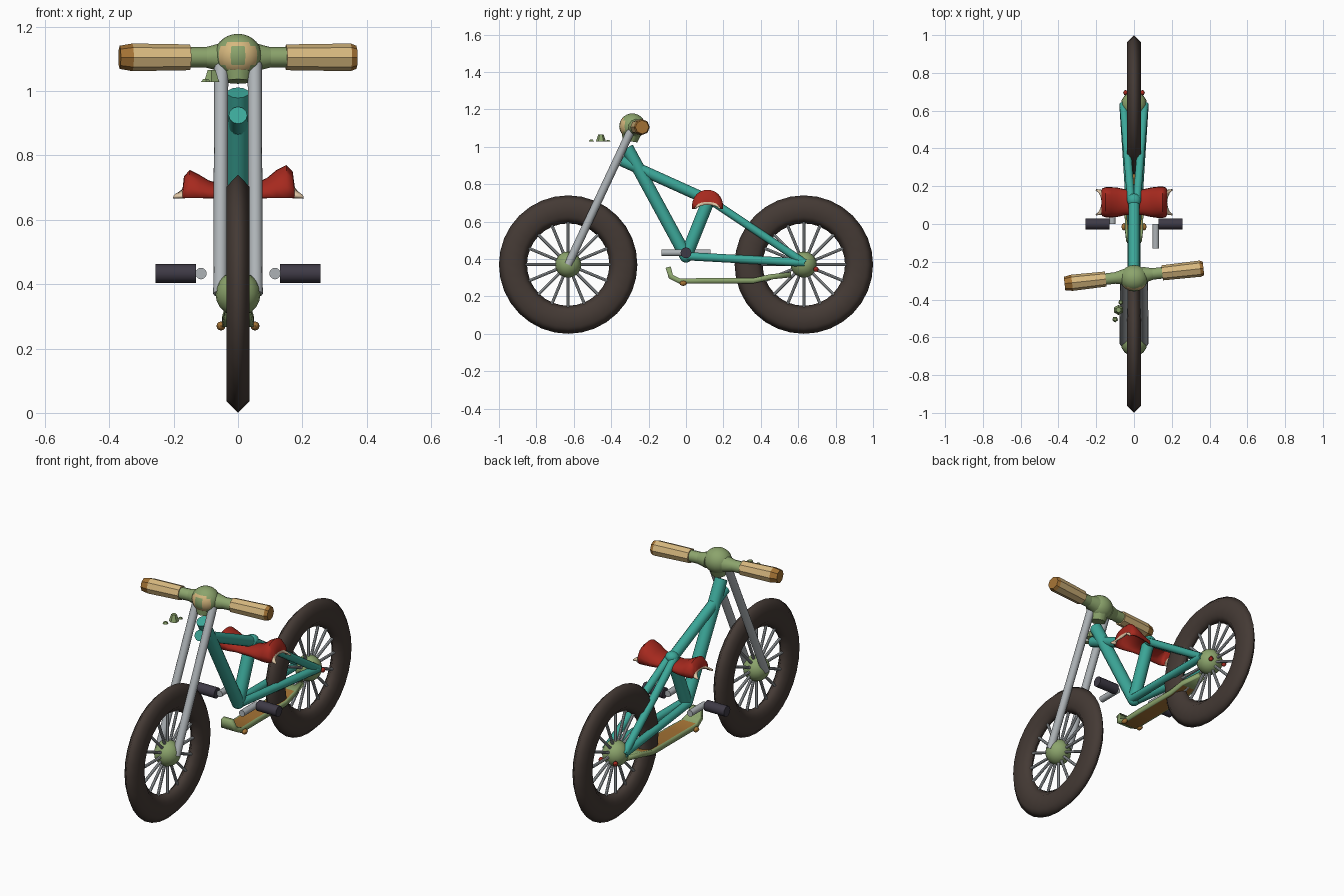
import bpy
import bmesh
from math import pi, sin, cos, radians, hypot
from mathutils import Vector

if "Cube" in bpy.data.objects:
    bpy.data.objects.remove(bpy.data.objects["Cube"])


def material(name, rgb):
    m = bpy.data.materials.new(name)
    m.use_nodes = True
    m.diffuse_color = (*rgb, 1)
    m.node_tree.nodes["Principled BSDF"].inputs["Base Color"].default_value = (*rgb, 1)
    return m


teal = material("teal paint", (0.045, 0.39, 0.32))
rubber = material("brown rubber", (0.058, 0.042, 0.035))
steel = material("grey steel", (0.42, 0.45, 0.47))
green = material("moss green", (0.26, 0.37, 0.15))
tan = material("tan grip", (0.68, 0.48, 0.21))
brown = material("ochre brown", (0.37, 0.17, 0.035))
red = material("red leather", (0.38, 0.022, 0.013))
cream = material("cream lining", (0.76, 0.58, 0.39))
dark = material("dark pedal", (0.048, 0.042, 0.06))


def finish(name, *mats, angle=40):
    ob = bpy.context.object
    ob.name = name
    for m in mats:
        ob.data.materials.append(m)
    bpy.ops.object.shade_smooth_by_angle(angle=radians(angle))
    return ob


def tube(name, a, b, r, mat, r2=None, sides=12):
    a, b = Vector(a), Vector(b)
    d = b - a
    bpy.ops.mesh.primitive_cone_add(
        vertices=sides, radius1=r, radius2=r if r2 is None else r2, depth=d.length,
        location=(a + b) / 2, rotation=d.to_track_quat("Z", "Y").to_euler())
    return finish(name, mat)


def ball(name, loc, scale, *mats, seg=16, rings=10):
    bpy.ops.mesh.primitive_uv_sphere_add(segments=seg, ring_count=rings, radius=1, location=loc)
    bpy.context.object.scale = scale
    return finish(name, *mats)


def loft(name, rows, thickness, rule, *mats):
    """Skin a strip of equal rows of points, coloured by a rule on row and column."""
    bm = bmesh.new()
    grid = [[bm.verts.new(p) for p in row] for row in rows]
    for i in range(len(grid) - 1):
        for j in range(len(grid[0]) - 1):
            f = bm.faces.new((grid[i][j], grid[i + 1][j], grid[i + 1][j + 1], grid[i][j + 1]))
            f.material_index = rule(i, j)
    bmesh.ops.recalc_face_normals(bm, faces=bm.faces)
    if sum(f.normal.z * f.calc_area() for f in bm.faces) < 0:
        bmesh.ops.reverse_faces(bm, faces=bm.faces)
    me = bpy.data.meshes.new(name)
    bm.to_mesh(me)
    bm.free()
    ob = bpy.data.objects.new(name, me)
    bpy.context.collection.objects.link(ob)
    bpy.ops.object.select_all(action="DESELECT")
    ob.select_set(True)
    bpy.context.view_layer.objects.active = ob
    finish(name, *mats, angle=50)
    mod = ob.modifiers.new("thickness", "SOLIDIFY")
    mod.thickness = thickness
    mod.offset = -1
    return ob


AXLE = 0.63
HUB_Z = 0.37

# Wheels: pointed tyre, hub and spokes
for end, y in (("front", -AXLE), ("rear", AXLE)):
    bpy.ops.mesh.primitive_torus_add(
        major_segments=32, minor_segments=6, major_radius=0.295, minor_radius=0.075,
        location=(0, y, HUB_Z), rotation=(0, pi / 2, 0))
    bpy.context.object.scale.z = 0.56
    finish(end + "_tyre", rubber, angle=65)
    ball(end + "_hub", (0, y, HUB_Z), (0.07, 0.07, 0.07), green)
    for i in range(16):
        t = i * pi / 8
        tube(f"{end}_spoke_{i}", (0, y, HUB_Z),
             (0, y + 0.24 * cos(t), HUB_Z + 0.24 * sin(t)), 0.008, steel, sides=8)

# Frame
crank = (0, 0, 0.415)
tube("down_tube", (0, -0.315, 0.995), crank, 0.034, teal)
tube("top_tube", (0, -0.345, 0.925), (0, 0.12, 0.715), 0.029, teal)
tube("seat_tube", crank, (0, 0.125, 0.725), 0.034, teal)
ball("seat_joint", (0, 0.125, 0.72), (0.036, 0.036, 0.03), teal)
ball("crank_joint", crank, (0.034, 0.034, 0.034), teal)

# Paired parts
for side, s in (("left", 1), ("right", -1)):
    tube(side + "_seat_stay", (s * 0.015, 0.12, 0.72), (s * 0.056, 0.635, 0.378), 0.021, teal)
    tube(side + "_chain_stay", (s * 0.015, 0, 0.415), (s * 0.056, 0.635, 0.38), 0.022, teal)
    tube(side + "_fork_leg", (s * 0.055, -AXLE, HUB_Z), (s * 0.052, -0.295, 1.085), 0.022, steel)
    tube(side + "_crank_arm", (s * 0.115, 0, 0.433), (s * 0.115, -s * 0.13, 0.433), 0.018, steel)
    tube(side + "_pedal", (s * 0.13, 0, 0.433), (s * 0.257, 0, 0.433), 0.029, dark)

# Handlebar, turned slightly
bar_mid = Vector((0, -0.275, 1.105))
bar_dir = Vector((1, 0.11, 0)).normalized()


def on_bar(d):
    return bar_mid + bar_dir * d


tube("handlebar", on_bar(-0.17), on_bar(0.17), 0.032, green, sides=10)
for side, s, cap in (("left", 1, 0.352), ("right", -1, 0.33)):
    tube(side + "_bar_collar", on_bar(s * 0.05), on_bar(s * 0.1), 0.045, green, r2=0.032, sides=10)
    tube(side + "_grip", on_bar(s * 0.15), on_bar(s * cap), 0.04, tan, r2=0.043, sides=8)
    tube(side + "_grip_end", on_bar(s * cap), on_bar(s * 0.37), 0.043, brown, r2=0.036, sides=8)

# Stem body with a painted ring on its front
stem = ball("stem_body", (0, -0.287, 1.11), (0.074, 0.07, 0.068), green, tan, seg=20, rings=14)
for f in stem.data.polygons:
    c = f.center
    if c.y < -0.4 and 0.36 < hypot(c.x, c.z) < 0.75 and c.z < 0.6:
        f.material_index = 1
tube("stem_neck", (0, -0.3, 1.03), (0, -0.287, 1.1), 0.04, green, r2=0.06, sides=10)

# Loose chips ahead of the stem
tube("chip_large", (-0.082, -0.455, 1.028), (-0.082, -0.455, 1.066), 0.027, green, r2=0.014, sides=6)
tube("chip_front", (-0.1, -0.505, 1.028), (-0.1, -0.505, 1.038), 0.016, green, r2=0.008, sides=5)
tube("chip_rear", (-0.07, -0.415, 1.028), (-0.07, -0.415, 1.036), 0.014, green, r2=0.008, sides=5)

# Saddle: arched shell, low in the middle, humped at both sides, flared ends
SEAT_Y, SEAT_Z = 0.115, 0.668
stations = [(-0.172, 0.066, 0.70), (-0.168, 0.074, 0.735), (-0.15, 0.08, 0.755),
            (-0.12, 0.08, 0.74), (-0.09, 0.078, 0.722), (-0.045, 0.068, 0.71),
            (0.045, 0.068, 0.71), (0.09, 0.078, 0.73), (0.12, 0.082, 0.755),
            (0.15, 0.084, 0.77), (0.17, 0.078, 0.75), (0.176, 0.066, 0.705)]


def arch(x, half, top, flare=0.0):
    pts = []
    for k in range(13):
        t = pi * k / 12
        pts.append((x + flare * cos(t) ** 2, SEAT_Y + half * cos(t),
                    SEAT_Z + (top - SEAT_Z) * sin(t) ** 0.8 if 0 < k < 12 else SEAT_Z))
    return pts


rows = [arch(-0.172, 0.07, 0.69, -0.03)] + [arch(*s) for s in stations]
rows += [arch(0.176, 0.07, 0.69, 0.028)]
last = len(rows) - 2
loft("saddle", rows, 0.008, lambda i, j: 1 if i in (0, last) else 0, red, cream)

# Footboard under the frame, turned up at both ends, with a wooden deck
board = [(-0.082, 0.36, 0.03), (-0.07, 0.315, 0.042), (-0.03, 0.295, 0.048),
         (0.1, 0.298, 0.05), (0.36, 0.298, 0.05), (0.45, 0.318, 0.044), (0.56, 0.33, 0.018)]
rows = [[(hw * k, y, z) for k in (-1, -0.84, 0.84, 1)] for y, z, hw in board]
loft("footboard", rows, 0.028, lambda i, j: 1 if j == 1 and 1 < i < 5 else 0, green, brown)
for side, s in (("left", 1), ("right", -1)):
    ball(side + "_board_roller", (s * 0.053, -0.015, 0.27), (0.014, 0.02, 0.014), brown, seg=8, rings=6)
    ball(side + "_board_peg", (s * 0.045, 0.695, 0.345), (0.012, 0.014, 0.014), red, seg=8, rings=6)
